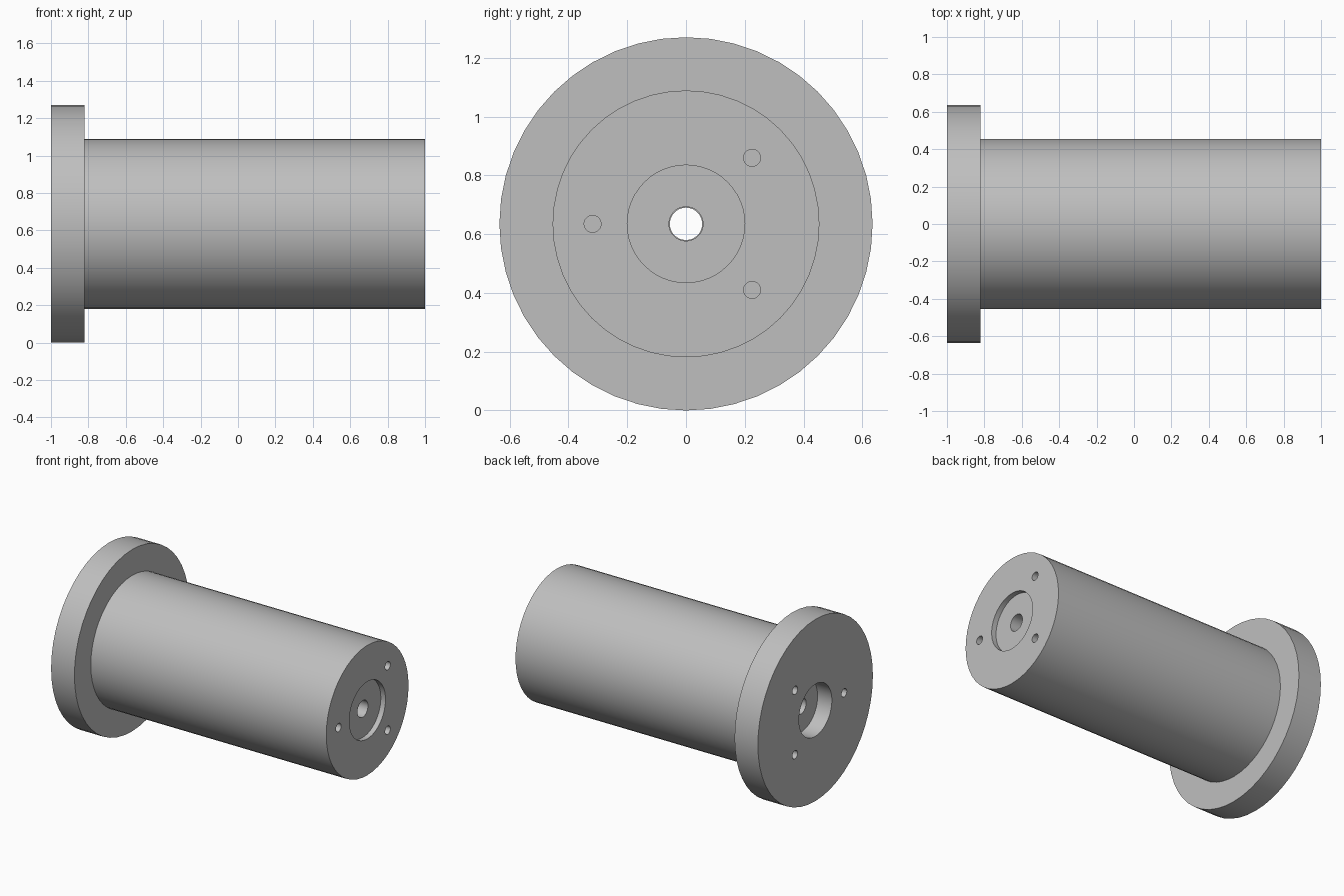
import bpy, bmesh, math
from mathutils import Matrix, Vector

if "Cube" in bpy.data.objects:
    bpy.data.objects.remove(bpy.data.objects["Cube"], do_unlink=True)

AXIS_Z = 0.635
FLANGE_R, BARREL_R = 0.635, 0.454
SEGMENTS = 48

grey = bpy.data.materials.new("machined grey")
grey.use_nodes = True
colour = (0.52, 0.52, 0.52, 1)
grey.diffuse_color = colour
grey.node_tree.nodes["Principled BSDF"].inputs["Base Color"].default_value = colour


def add_object(name, bm):
    """Turn a bmesh into a linked object with the grey material."""
    bmesh.ops.recalc_face_normals(bm, faces=bm.faces)
    mesh = bpy.data.meshes.new(name)
    bm.to_mesh(mesh)
    bm.free()
    mesh.materials.append(grey)
    obj = bpy.data.objects.new(name, mesh)
    bpy.context.collection.objects.link(obj)
    return obj


def lathe(name, profile):
    """Spin a closed (x, radius) profile around the horizontal axis."""
    bm = bmesh.new()
    verts = [bm.verts.new((x, 0, AXIS_Z + r)) for x, r in profile]
    edges = [bm.edges.new((a, b)) for a, b in zip(verts, verts[1:] + verts[:1])]
    bmesh.ops.spin(bm, geom=verts + edges, cent=(0, 0, AXIS_Z), axis=(1, 0, 0),
                   angle=math.tau, steps=SEGMENTS, use_merge=True)
    bmesh.ops.remove_doubles(bm, verts=bm.verts, dist=0.0001)
    return add_object(name, bm)


# Flanged barrel with a stepped through bore and a recess at each end
body = lathe("flanged_barrel", [
    (-1, 0.182), (-1, FLANGE_R), (-0.82, FLANGE_R), (-0.82, BARREL_R),
    (1, BARREL_R), (1, 0.2), (0.964, 0.2), (0.964, 0.058),
    (0, 0.058), (0, 0.055), (-0.89, 0.055), (-0.89, 0.182)])

# Three blind screw holes in each end face
HOLE_R, HOLE_CIRCLE, HOLE_DEPTH = 0.029, 0.318, 0.18
cutter_bm = bmesh.new()
for end in (-1, 1):
    for degrees in (45, -45, 180):
        a = math.radians(degrees)
        centre = Vector((end, HOLE_CIRCLE * math.cos(a),
                         AXIS_Z + HOLE_CIRCLE * math.sin(a)))
        place = Matrix.Translation(centre) @ Matrix.Rotation(math.pi / 2, 4, 'Y')
        bmesh.ops.create_cone(cutter_bm, cap_ends=True, segments=20, radius1=HOLE_R,
                              radius2=HOLE_R, depth=HOLE_DEPTH * 2, matrix=place)
cutter = add_object("screw_hole_cutter", cutter_bm)
cutter.hide_render = True

# Cut the holes, then discard the cutter
bpy.ops.object.select_all(action='DESELECT')
body.select_set(True)
bpy.context.view_layer.objects.active = body
cut = body.modifiers.new("screw holes", 'BOOLEAN')
cut.operation = 'DIFFERENCE'
cut.solver = 'EXACT'
cut.object = cutter
bpy.ops.object.modifier_apply(modifier=cut.name)
bpy.data.objects.remove(cutter, do_unlink=True)
bpy.ops.object.shade_smooth_by_angle(angle=math.radians(30))
